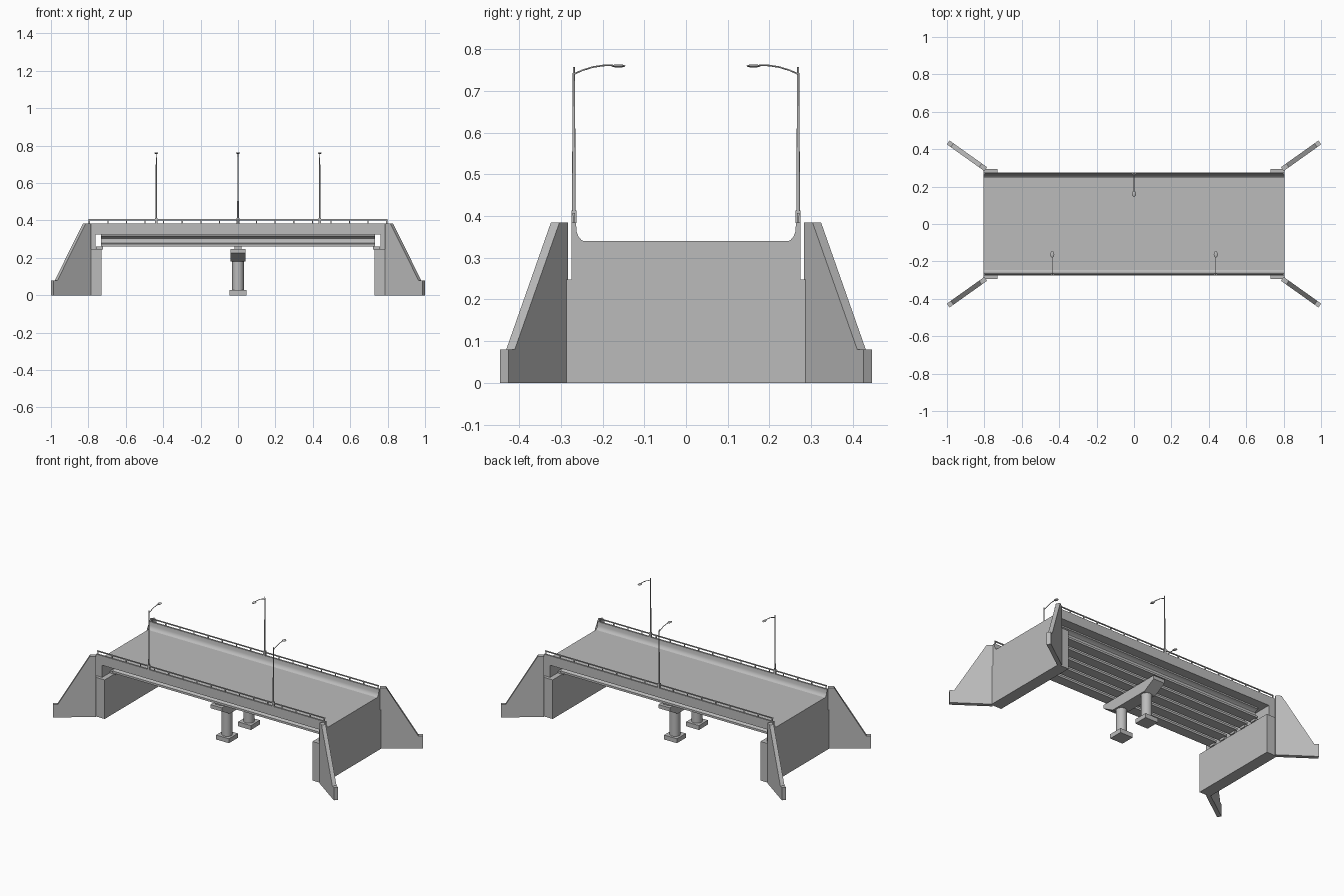
import bpy, bmesh, math
from mathutils import Vector

cube = bpy.data.objects.get("Cube")
if cube:
    bpy.data.objects.remove(cube, do_unlink=True)

concrete = bpy.data.materials.new("concrete_grey")
concrete.use_nodes = True
GREY = (0.5, 0.5, 0.5, 1)
concrete.diffuse_color = GREY
concrete.node_tree.nodes["Principled BSDF"].inputs["Base Color"].default_value = GREY


def finish(name, bm, smooth=False):
    bmesh.ops.recalc_face_normals(bm, faces=bm.faces)
    mesh = bpy.data.meshes.new(name)
    bm.to_mesh(mesh)
    bm.free()
    mesh.materials.append(concrete)
    ob = bpy.data.objects.new(name, mesh)
    bpy.context.collection.objects.link(ob)
    if smooth:
        bpy.ops.object.select_all(action='DESELECT')
        ob.select_set(True)
        bpy.context.view_layer.objects.active = ob
        bpy.ops.object.shade_smooth_by_angle(angle=math.radians(35))
    return ob


def prism(name, outline, sweep, smooth=False):
    """Close an outline of 3D points and sweep it along a vector."""
    bm = bmesh.new()
    face = bm.faces.new([bm.verts.new(p) for p in outline])
    out = bmesh.ops.extrude_face_region(bm, geom=[face])
    verts = [g for g in out["geom"] if isinstance(g, bmesh.types.BMVert)]
    bmesh.ops.translate(bm, verts=verts, vec=sweep)
    return finish(name, bm, smooth)


def box(name, x0, x1, y0, y1, z0, z1):
    return prism(name, [(x0, y0, z0), (x1, y0, z0), (x1, y1, z0), (x0, y1, z0)],
                 Vector((0, 0, z1 - z0)))


def along_x(name, profile, half, smooth=False):
    return prism(name, [(-half, y, z) for y, z in profile], Vector((2 * half, 0, 0)), smooth)


def cylinder(name, x, y, z0, z1, r0, r1, sides=12):
    bm = bmesh.new()
    bmesh.ops.create_cone(bm, cap_ends=True, segments=sides, radius1=r0, radius2=r1, depth=z1 - z0)
    bmesh.ops.translate(bm, verts=bm.verts, vec=(x, y, (z0 + z1) / 2))
    return finish(name, bm, True)


# Road deck
END = 0.805
box("road_deck", -END, END, -0.27, 0.27, 0.325, 0.34)

# Parapets with a curved kerb, and their handrails
parapet = [(0.275, 0.325), (0.275, 0.385), (0.264, 0.385), (0.262, 0.362),
           (0.258, 0.351), (0.251, 0.343), (0.245, 0.34), (0.245, 0.325)]
POSTS = 17
for s, side in ((-1, "front"), (1, "back")):
    along_x(side + "_parapet", [(s * y, z) for y, z in parapet], END, True)
    y = s * 0.269
    box(side + "_handrail", -0.8, 0.8, y - 0.003, y + 0.003, 0.401, 0.407)
    for i in range(POSTS):
        x = -0.795 + 1.59 * i / (POSTS - 1)
        box(side + "_rail_post", x - 0.003, x + 0.003, y - 0.002, y + 0.002, 0.384, 0.402)

# I-shaped girders under the deck, each resting on bearings
half_beam = [(0.036, 0.326), (0.036, 0.316), (0.016, 0.309), (0.01, 0.303),
             (0.01, 0.288), (0.014, 0.28), (0.032, 0.273), (0.032, 0.26)]
section = half_beam + [(-y, z) for y, z in reversed(half_beam)]
for yc in (-0.18, -0.09, 0, 0.09, 0.18):
    along_x("girder", [(yc + y, z) for y, z in section], 0.733, True)
    for x in (-0.74, 0, 0.74):
        box("bearing", x - 0.018, x + 0.018, yc - 0.02, yc + 0.02, 0.246, 0.262)

# Central pier: hammer-ended cap, two columns, square footings
cap = [(0.22, 0.248), (0.22, 0.225), (0.14, 0.18)]
cap += [(-y, z) for y, z in reversed(cap)]
along_x("pier_cap", cap, 0.04)
for y in (-0.11, 0.11):
    cylinder("pier_column", 0, y, 0.02, 0.185, 0.031, 0.031, 24)
    box("pier_footing", -0.045, 0.045, y - 0.045, y + 0.045, 0, 0.028)

# Abutments with splayed, sloping wing walls
ALONG = Vector((0.815, 0.58, 0))
THICK = Vector((-0.0145, 0.0205, 0))
wing = [(0, 0), (0, 0.385), (0.035, 0.385), (0.22, 0.08), (0.246, 0.08), (0.246, 0)]
for sx, side in ((-1, "right"), (1, "left")):
    xs = sorted((sx * 0.73, sx * END))
    box(side + "_abutment", *xs, -0.295, 0.295, 0, 0.248)
    xs = sorted((sx * 0.762, sx * END))
    box(side + "_back_wall", *xs, -0.275, 0.275, 0.245, 0.34)
    for sy, end in ((-1, "front"), (1, "back")):
        flip = Vector((sx, sy, 1))
        pts = [(Vector((0.80, 0.283, z)) + ALONG * d) * flip for d, z in wing]
        prism(f"{side}_{end}_wing_wall", pts, THICK * flip)


# Street lamps: tapered pole, curved arm, flattened head
def street_lamp(x, s):
    y = s * 0.269
    box("lamp_base", x - 0.007, x + 0.007, y - 0.006, y + 0.006, 0.383, 0.413)
    cylinder("lamp_lower_pole", x, y, 0.40, 0.61, 0.0045, 0.0035)
    cylinder("lamp_upper_pole", x, y, 0.60, 0.757, 0.0032, 0.0025)
    curve = bpy.data.curves.new("lamp_arm", 'CURVE')
    curve.dimensions = '3D'
    curve.bevel_depth = 0.0022
    curve.bevel_resolution = 1
    curve.use_fill_caps = True
    path = [(0.268, 0.741), (0.25, 0.749), (0.225, 0.757), (0.2, 0.761), (0.175, 0.762)]
    line = curve.splines.new('POLY')
    line.points.add(len(path) - 1)
    for p, (py, pz) in zip(line.points, path):
        p.co = (x, s * py, pz, 1)
    curve.materials.append(concrete)
    bpy.context.collection.objects.link(bpy.data.objects.new("lamp_arm", curve))
    bm = bmesh.new()
    bmesh.ops.create_uvsphere(bm, u_segments=12, v_segments=6, radius=1)
    for v in bm.verts:
        v.co = Vector((x, s * 0.162, 0.76)) + v.co * Vector((0.011, 0.017, 0.004))
    finish("lamp_head", bm, True)


for x, s in ((-0.437, -1), (0.437, -1), (0, 1)):
    street_lamp(x, s)
